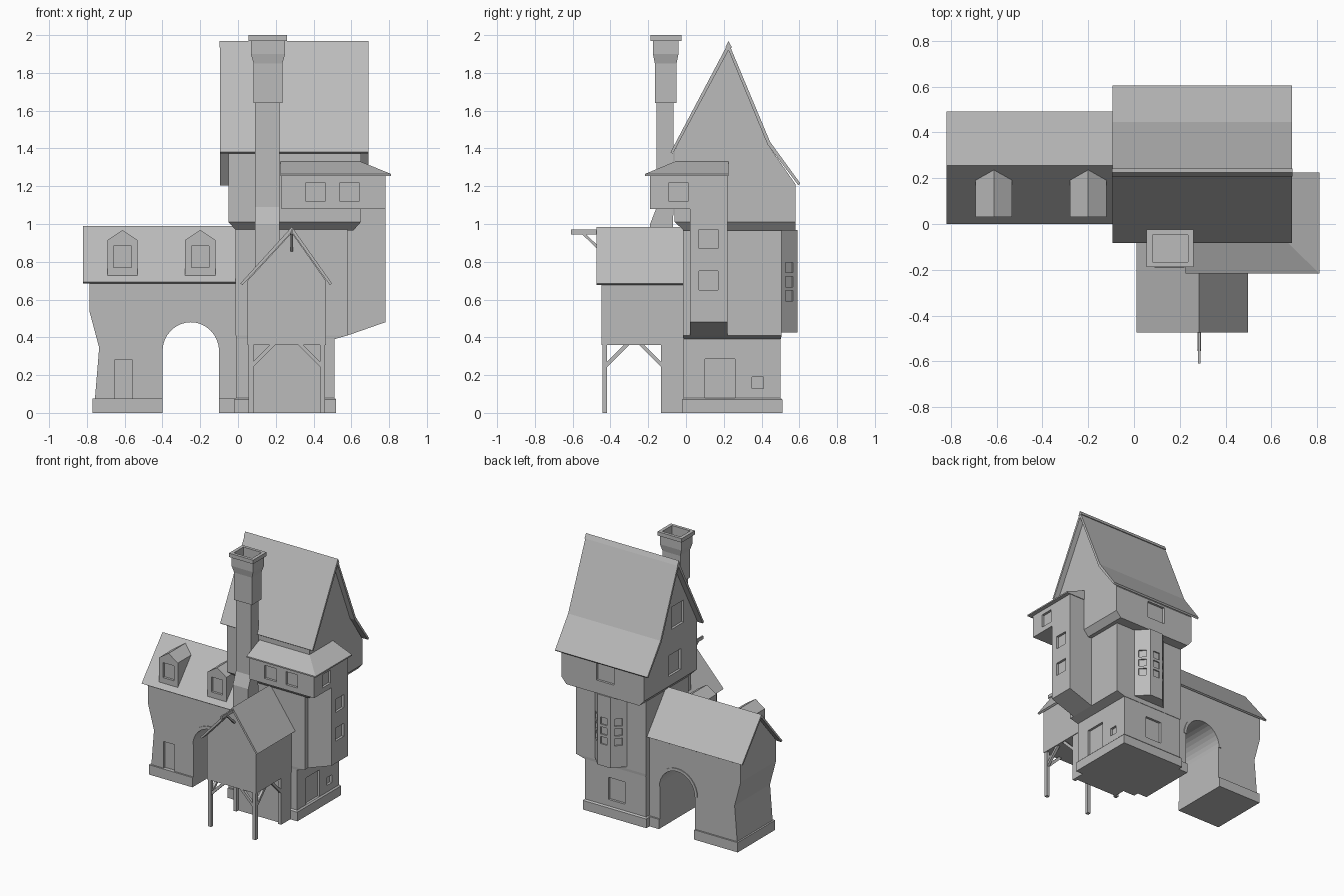
import bpy, bmesh, math
from mathutils import Vector

stone = bpy.data.materials.new("plain_grey")
stone.diffuse_color = (0.5, 0.5, 0.5, 1)


def finish(name, bm):
    bmesh.ops.recalc_face_normals(bm, faces=bm.faces)
    me = bpy.data.meshes.new(name)
    bm.to_mesh(me)
    bm.free()
    me.materials.append(stone)
    ob = bpy.data.objects.new(name, me)
    bpy.context.collection.objects.link(ob)
    return ob


def prism(name, pts, axis, a, b):
    """Extrude a closed outline along an axis from a to b."""
    put = {'x': lambda p, t: (t, p[0], p[1]),
           'y': lambda p, t: (p[0], t, p[1]),
           'z': lambda p, t: (p[0], p[1], t)}[axis]
    bm = bmesh.new()
    lo = [bm.verts.new(put(p, a)) for p in pts]
    hi = [bm.verts.new(put(p, b)) for p in pts]
    bm.faces.new(lo)
    bm.faces.new(hi)
    n = len(pts)
    for i in range(n):
        j = (i + 1) % n
        bm.faces.new((lo[i], lo[j], hi[j], hi[i]))
    return finish(name, bm)


def loft(name, rings):
    """Stack rectangles given as (z, x0, x1, y0, y1)."""
    bm = bmesh.new()
    rows = [[bm.verts.new(v) for v in ((x0, y0, z), (x1, y0, z), (x1, y1, z), (x0, y1, z))]
            for z, x0, x1, y0, y1 in rings]
    bm.faces.new(rows[0])
    bm.faces.new(rows[-1])
    for r, s in zip(rows, rows[1:]):
        for i in range(4):
            j = (i + 1) % 4
            bm.faces.new((r[i], r[j], s[j], s[i]))
    return finish(name, bm)


def box(name, x0, x1, y0, y1, z0, z1):
    return loft(name, [(z0, x0, x1, y0, y1), (z1, x0, x1, y0, y1)])


def beam(name, p, q, w):
    p, q = Vector(p), Vector(q)
    d = q - p
    ob = box(name, -w / 2, w / 2, -w / 2, w / 2, 0, d.length)
    ob.location = p
    ob.rotation_euler = d.to_track_quat('Z', 'Y').to_euler()
    return ob


def recess(ob, center, width, height, angle=0, depth=0.018):
    """Cut a shallow opening; angle turns it about z (0 faces front or back)."""
    cut = box("cutter", -width / 2, width / 2, -depth, depth, -height / 2, height / 2)
    cut.location = center
    cut.rotation_euler.z = math.radians(angle)
    bpy.context.view_layer.update()
    m = ob.modifiers.new("opening", 'BOOLEAN')
    m.operation, m.object, m.solver = 'DIFFERENCE', cut, 'EXACT'
    bpy.context.view_layer.objects.active = ob
    bpy.ops.object.modifier_apply(modifier=m.name)
    bpy.data.objects.remove(cut)


# Stone ground floor and wider middle floor of the tower
base = box("tower_base", -0.01, 0.51, -0.012, 0.50, 0, 0.41)
recess(base, (0.51, 0.18, 0.16), 0.16, 0.25, 90)
recess(base, (0.51, 0.38, 0.16), 0.06, 0.06, 90)
recess(base, (0.24, 0.50, 0.215), 0.14, 0.17)
loft("tower_plinth", [(0, -0.02, 0.52, -0.022, 0.51), (0.07, -0.02, 0.52, -0.022, 0.51),
                      (0.08, -0.01, 0.51, -0.012, 0.50)])
loft("tower_middle", [(0.39, -0.01, 0.51, -0.014, 0.503), (0.41, -0.012, 0.58, -0.016, 0.505),
                      (0.98, -0.012, 0.58, -0.016, 0.505)])

# Jettied top floor with its gable
loft("jetty", [(0.965, -0.01, 0.61, -0.01, 0.58), (1.01, -0.05, 0.65, -0.06, 0.58)])
top = prism("tower_top", [(-0.06, 1.01), (0.58, 1.01), (0.58, 1.21), (0.44, 1.41),
                          (0.225, 1.93), (-0.06, 1.39)], 'x', -0.05, 0.65)
recess(top, (-0.05, 0.175, 1.52), 0.15, 0.17, 90)
recess(top, (-0.05, 0.21, 1.165), 0.15, 0.16, 90)
recess(top, (0.28, 0.58, 1.13), 0.15, 0.13)

# Main roof with a kicked back slope
prism("main_roof", [(-0.082, 1.38), (0.225, 1.96), (0.445, 1.435), (0.605, 1.215), (0.595, 1.205),
                    (0.432, 1.42), (0.225, 1.92), (-0.07, 1.372)], 'x', -0.095, 0.69)
prism("ridge_cap", [(0.208, 1.935), (0.225, 1.968), (0.243, 1.935)], 'x', -0.097, 0.692)

# Overhanging stair turret and corner bay
turret = prism("stair_turret", [(0.5, 0.40), (0.58, 0.41), (0.78, 0.48), (0.78, 1.10), (0.5, 1.10)],
               'y', 0.02, 0.22)
for z in (0.70, 0.92):
    recess(turret, (0.78, 0.12, z), 0.10, 0.10, 90)
bay = box("corner_bay", 0.23, 0.78, -0.19, 0.22, 1.08, 1.265)
for x in (0.41, 0.59):
    recess(bay, (x, -0.19, 1.17), 0.10, 0.10)
recess(bay, (0.78, -0.04, 1.17), 0.10, 0.10, 90)
loft("bay_roof", [(1.255, 0.225, 0.81, -0.217, 0.225), (1.265, 0.225, 0.81, -0.217, 0.225),
                  (1.33, 0.225, 0.65, -0.06, 0.225)])

# Angled oriel on the back wall
oriel = prism("oriel", [(0.15, 0.49), (0.15, 0.505), (0.23, 0.59), (0.34, 0.59),
                        (0.42, 0.505), (0.42, 0.49)], 'z', 0.425, 0.967)
for z in (0.62, 0.695, 0.77):
    recess(oriel, (0.285, 0.59, z), 0.055, 0.055, 0, 0.01)
    recess(oriel, (0.19, 0.5475, z), 0.055, 0.055, 46.7, 0.01)
    recess(oriel, (0.38, 0.5475, z), 0.055, 0.055, -46.7, 0.01)

# Chimney with a flared hollow crown
loft("chimney", [(0.40, 0.09, 0.22, -0.19, -0.01), (1.0, 0.09, 0.22, -0.19, -0.07),
                 (1.09, 0.09, 0.22, -0.155, -0.065), (1.64, 0.09, 0.22, -0.155, -0.065),
                 (1.64, 0.083, 0.235, -0.165, -0.05), (1.85, 0.083, 0.235, -0.165, -0.05),
                 (1.9, 0.068, 0.25, -0.175, -0.04), (1.97, 0.068, 0.25, -0.175, -0.04),
                 (1.97, 0.055, 0.26, -0.188, -0.025), (2.0, 0.055, 0.26, -0.188, -0.025),
                 (2.0, 0.08, 0.235, -0.165, -0.048), (1.9, 0.08, 0.235, -0.165, -0.048)])
box("chimney_base", 0.08, 0.46, -0.11, 0, 0, 0.37)

# Gatehouse wing with an arched passage
arch = [(-0.25 + 0.15 * math.cos(math.pi * i / 16), 0.325 + 0.155 * math.sin(math.pi * i / 16))
        for i in range(17)]
wing = prism("gatehouse", [(0, 0), (-0.10, 0)] + arch +
             [(-0.40, 0), (-0.76, 0), (-0.757, 0.08), (-0.735, 0.345), (-0.787, 0.54),
              (-0.787, 0.70), (0, 0.70)], 'y', 0.03, 0.46)
recess(wing, (-0.607, 0.03, 0.14), 0.095, 0.28)
trim = [(-0.25 + 0.172 * math.cos(math.pi * i / 16), 0.325 + 0.177 * math.sin(math.pi * i / 16))
        for i in range(17)]
prism("arch_trim", arch + trim[::-1], 'y', 0.024, 0.466)
box("gate_plinth_left", -0.77, -0.40, 0.018, 0.472, 0, 0.075)
box("gate_plinth_right", -0.10, -0.01, 0.018, 0.472, 0, 0.075)
prism("gatehouse_gable", [(0.03, 0.69), (0.46, 0.69), (0.46, 0.70), (0.255, 0.96), (0.03, 0.70)],
      'x', -0.787, 0)
prism("gatehouse_roof", [(0, 0.692), (0.255, 0.99), (0.492, 0.692), (0.48, 0.685),
                         (0.255, 0.965), (0.012, 0.685)], 'x', -0.82, -0.005)
for x in (-0.612, -0.2):
    d = prism("dormer", [(x - 0.08, 0.70), (x + 0.08, 0.70), (x + 0.08, 0.915), (x, 0.968),
                         (x - 0.08, 0.915)], 'y', 0.03, 0.236)
    recess(d, (x, 0.03, 0.827), 0.095, 0.115)

# Raised porch on posts
prism("porch_room", [(0.05, 0.36), (0.465, 0.36), (0.465, 0.70), (0.285, 0.955), (0.05, 0.70)],
      'y', -0.447, -0.01)
prism("porch_roof", [(0.012, 0.685), (0.285, 0.985), (0.498, 0.685), (0.486, 0.677),
                     (0.285, 0.958), (0.024, 0.677)], 'y', -0.475, -0.01)
for x, s in ((0.068, 1), (0.447, -1)):
    for y, t in ((-0.43, 1), (-0.12, -1)):
        box("post", x - 0.013, x + 0.013, y - 0.013, y + 0.013, 0, 0.37)
        beam("brace_side", (x, y, 0.245), (x, y + t * 0.125, 0.37), 0.02)
        if t > 0:
            beam("brace_front", (x, y, 0.245), (x + s * 0.125, y, 0.37), 0.02)
box("hoist_beam", 0.28, 0.29, -0.61, -0.44, 0.945, 0.97)
beam("hoist_brace", (0.285, -0.55, 0.955), (0.285, -0.45, 0.86), 0.014)
